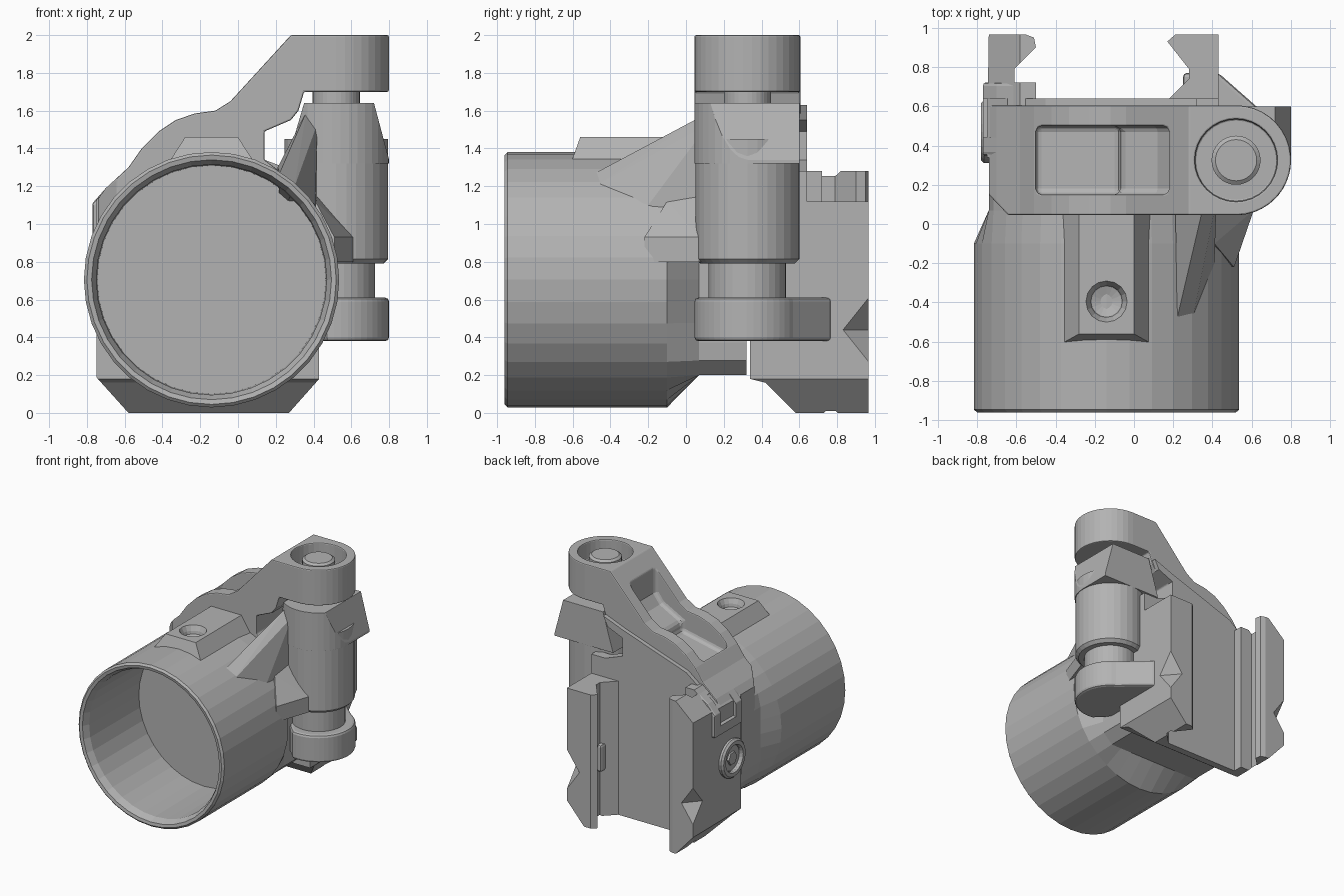
import bpy, bmesh, math

if "Cube" in bpy.data.objects:
    bpy.data.objects.remove(bpy.data.objects["Cube"], do_unlink=True)

grey = bpy.data.materials.new("plain grey")
grey.use_nodes = True
grey.diffuse_color = (0.45, 0.45, 0.45, 1)
grey.node_tree.nodes["Principled BSDF"].inputs["Base Color"].default_value = (0.45, 0.45, 0.45, 1)

TX, TZ = -0.14, 0.705         # tube axis
HX, HY = 0.52, 0.325          # hinge axis


def finish(name, bm, bevel=0.0):
    bmesh.ops.recalc_face_normals(bm, faces=bm.faces)
    me = bpy.data.meshes.new(name)
    bm.to_mesh(me)
    bm.free()
    me.materials.append(grey)
    ob = bpy.data.objects.new(name, me)
    bpy.context.scene.collection.objects.link(ob)
    if bevel:
        add_bevel(ob, bevel)
    return ob


def add_bevel(ob, width):
    m = ob.modifiers.new("bevel", 'BEVEL')
    m.width = width
    m.segments = 2
    m.limit_method = 'ANGLE'
    m.angle_limit = math.radians(40)


def loft(rings):
    bm = bmesh.new()
    loops = [[bm.verts.new(p) for p in ring] for ring in rings]
    n = len(loops[0])
    for a, b in zip(loops, loops[1:]):
        for i in range(n):
            j = (i + 1) % n
            bm.faces.new((a[i], a[j], b[j], b[i]))
    bm.faces.new(loops[0])
    bm.faces.new(loops[-1])
    return bm


def prism_x(pts, x0, x1):
    return loft([[(x, y, z) for y, z in pts] for x in (x0, x1)])


def prism_y(pts, y0, y1):
    return loft([[(x, y, z) for x, z in pts] for y in (y0, y1)])


def prism_z(pts, z0, z1):
    return loft([[(x, y, z) for x, y in pts] for z in (z0, z1)])


def circle(cx, cy, r, n=32):
    return [(cx + r * math.cos(2 * math.pi * i / n), cy + r * math.sin(2 * math.pi * i / n)) for i in range(n)]


def arc(cx, cy, r, start, end, n=20):
    angles = [math.radians(start + (end - start) * i / (n - 1)) for i in range(n)]
    return [(cx + r * math.cos(a), cy + r * math.sin(a)) for a in angles]


def hull(pts):
    bm = bmesh.new()
    for p in pts:
        bm.verts.new(p)
    bmesh.ops.convex_hull(bm, input=bm.verts)
    return bm


def boolean(ob, cutter, op='DIFFERENCE'):
    m = ob.modifiers.new("cut", 'BOOLEAN')
    m.object, m.operation, m.solver = cutter, op, 'EXACT'
    cutter.hide_render = True
    cutter.hide_viewport = True
    cutter.display_type = 'WIRE'


def disc_stack(name, steps):
    """Turned part on the hinge axis from (radius, z) steps."""
    return finish(name, loft([[(x, y, z) for x, y in circle(HX, HY, r)] for r, z in steps]))


# Tube: one skin from blind inner wall, over the rim, to the trimmed rear
def tube_ring(r, y, trim=False):
    ring = []
    for x, z in circle(TX, TZ, r, 36):
        if trim:
            x, z = max(-0.74, min(0.38, x)), max(0.20, z)
        ring.append((x, y, z))
    return ring


finish("tube", loft([tube_ring(0.605, -0.25), tube_ring(0.61, -0.90), tube_ring(0.635, -0.955),
                     tube_ring(0.66, -0.96), tube_ring(0.676, -0.945), tube_ring(0.676, -0.10),
                     tube_ring(0.665, 0.07, True), tube_ring(0.665, 0.32, True)]))

# Raised pad on the tube with a countersunk hole
pad = finish("top_pad", hull([(x, y, z) for x, y, z in (
    (-0.28, -0.56, 1.46), (0.0, -0.56, 1.46), (-0.28, 0.1, 1.46), (0.0, 0.1, 1.46),
    (-0.37, -0.61, 1.32), (0.09, -0.61, 1.32), (-0.37, 0.1, 1.32), (0.09, 0.1, 1.32))]))
hole = finish("pad_hole_cutter", loft([[(x, y, z) for x, y in circle(TX, -0.395, r, 16)]
                                      for r, z in ((0.115, 1.48), (0.085, 1.42), (0.08, 1.395), (0.005, 1.37))]))
boolean(pad, hole)

# Gusset and web joining the tube to the hinge barrel
finish("barrel_gusset", hull([(0.21, 0.12, 1.30), (0.36, 0.12, 1.59), (0.42, 0.12, 1.53), (0.42, 0.12, 1.0),
                              (0.22, -0.48, 1.27), (0.30, -0.48, 1.20), (0.41, -0.20, 1.10),
                              (0.21, 0.12, 1.0)]))
finish("barrel_web", hull([(x, y, z) for x, y in ((0.2, -0.1), (0.51, -0.22), (0.61, 0.07), (0.3, 0.3), (0.5, 0.3))
                           for z in (0.80, 0.93)] + [(0.42, 0.1, 1.15), (0.41, -0.1, 1.12)]))

# Hinge barrel with its squared upper block
disc_stack("hinge_barrel", [(0.25, 0.79), (0.275, 0.815), (0.275, 1.45)])
block = finish("barrel_block", prism_z(arc(HX, HY, 0.28, 180, 360) + [(0.80, 0.60), (0.24, 0.60)], 1.32, 1.64))
boolean(block, finish("block_outline_cutter", prism_y([(0.35, 1.64), (0.72, 1.64), (0.80, 1.34), (0.80, 1.30),
                                                       (0.25, 1.30)], 0, 0.7)), 'INTERSECT')
add_bevel(block, 0.015)
disc_stack("lower_pin", [(0.205, 0.55), (0.205, 0.85)])
disc_stack("upper_pin", [(0.125, 1.55), (0.125, 1.96), (0.105, 1.975)])

# Lower hinge ear running back to the rail clamp
ear = arc(HX, HY, 0.28, -100, 60, 22)
finish("lower_ear", prism_z(ear + [(0.43, 0.77), (0.25, 0.77), (0.25, 0.33), (0.40, 0.12)], 0.38, 0.61), 0.02)

# Upper arm, rounded at the hinge, with pocket and counterbore
arm = finish("upper_arm", prism_y([(-0.75, 0.92), (-0.75, 1.12), (-0.70, 1.19), (-0.58, 1.30), (-0.51, 1.40),
                                   (-0.42, 1.49), (-0.33, 1.55), (-0.23, 1.585), (-0.12, 1.60), (-0.04, 1.65),
                                   (0.28, 2.0), (0.82, 2.0), (0.82, 1.70), (0.35, 1.70), (0.32, 1.60),
                                   (0.28, 1.55), (0.14, 1.49), (0.14, 1.34), (0.22, 1.28), (0.22, 0.92)],
                                  0.02, 0.64))
outline = arc(HX, HY, 0.28, -90, 90)
boolean(arm, finish("arm_outline_cutter", prism_z(outline + [(-0.74, 0.605), (-0.74, 0.15), (-0.64, 0.045)],
                                                  0.8, 2.1)), 'INTERSECT')
boolean(arm, finish("arm_pocket_cutter", prism_y([(-0.50, 2.1), (-0.50, 1.33), (-0.07, 1.42), (-0.07, 1.50),
                                                  (0.12, 1.60), (0.18, 1.68), (0.18, 2.1)], 0.15, 0.50), 0.03))
boolean(arm, finish("arm_bore_cutter", prism_z(circle(HX, HY, 0.21), 1.85, 2.1)))
add_bevel(arm, 0.018)

# Rail clamp: back plate with two hooked jaws, trimmed to its outline
clamp = finish("rail_clamp", prism_z([
    (-0.75, 0.34), (0.43, 0.34), (0.43, 0.965), (0.21, 0.965), (0.17, 0.93), (0.28, 0.79),
    (0.28, 0.74), (0.18, 0.64), (-0.50, 0.64), (-0.50, 0.72), (-0.61, 0.72), (-0.61, 0.79),
    (-0.50, 0.90), (-0.51, 0.95), (-0.55, 0.965), (-0.74, 0.965)], -0.1, 1.4))
boolean(clamp, finish("clamp_outline_cutter", prism_y([(-0.58, 0), (0.27, 0), (0.43, 0.18), (0.44, 1.12),
                                                       (-0.2, 1.12), (-0.3, 1.28), (-0.58, 1.28),
                                                       (-0.76, 1.12), (-0.76, 0.20)], 0.2, 1.1)), 'INTERSECT')
boolean(clamp, finish("clamp_chamfer_cutter", prism_x([(0.2, 0.18), (0.34, 0.18), (0.42, 0.16), (0.58, 0),
                                                       (0.58, -0.1), (0.2, -0.1)], -1, 1)))
# V notch in the outer corner of each jaw
for name, face, deep in (("near", 0.44, 0.30), ("far", -0.76, -0.62)):
    boolean(clamp, finish(name + "_notch_cutter", hull([(face, 0.82, 0.44), (face, 0.98, 0.24),
                                                        (face, 0.98, 0.64), (deep, 0.98, 0.44)])))
finish("upper_plate", prism_y([(-0.60, 1.0), (-0.58, 1.26), (-0.45, 1.36), (0.14, 1.56), (0.32, 1.63),
                               (0.28, 1.55), (0.14, 1.49), (0.14, 1.34), (0.30, 1.28), (0.43, 1.28),
                               (0.43, 1.0)], 0.56, 0.64))

# Side lug with a recess, and the clamp screw
lug = finish("side_lug", hull([(x, y, z) for y in (0.35, 0.72) for x, z in
                               ((-0.77, 0.92), (-0.77, 1.11), (-0.70, 1.19), (-0.57, 1.28), (-0.55, 0.92))]), 0.015)
boolean(lug, finish("lug_recess_cutter", hull([(x, y, z) for y in (0.44, 0.64) for x, z in
                    ((-0.9, 0.96), (-0.9, 1.4), (-0.60, 1.4), (-0.70, 1.02))])))
SY, SZ = 0.47, 0.66
finish("screw_head", loft([[(x, y, z) for y, z in circle(SY, SZ, r, 24)] for r, x in
       ((0.16, -0.70), (0.16, -0.765), (0.145, -0.78), (0.115, -0.78), (0.105, -0.765), (0.105, -0.72))]))
finish("screw_core", loft([[(x, y, z) for y, z in circle(SY, SZ, 0.055, 6)] for x in (-0.70, -0.765)]))
